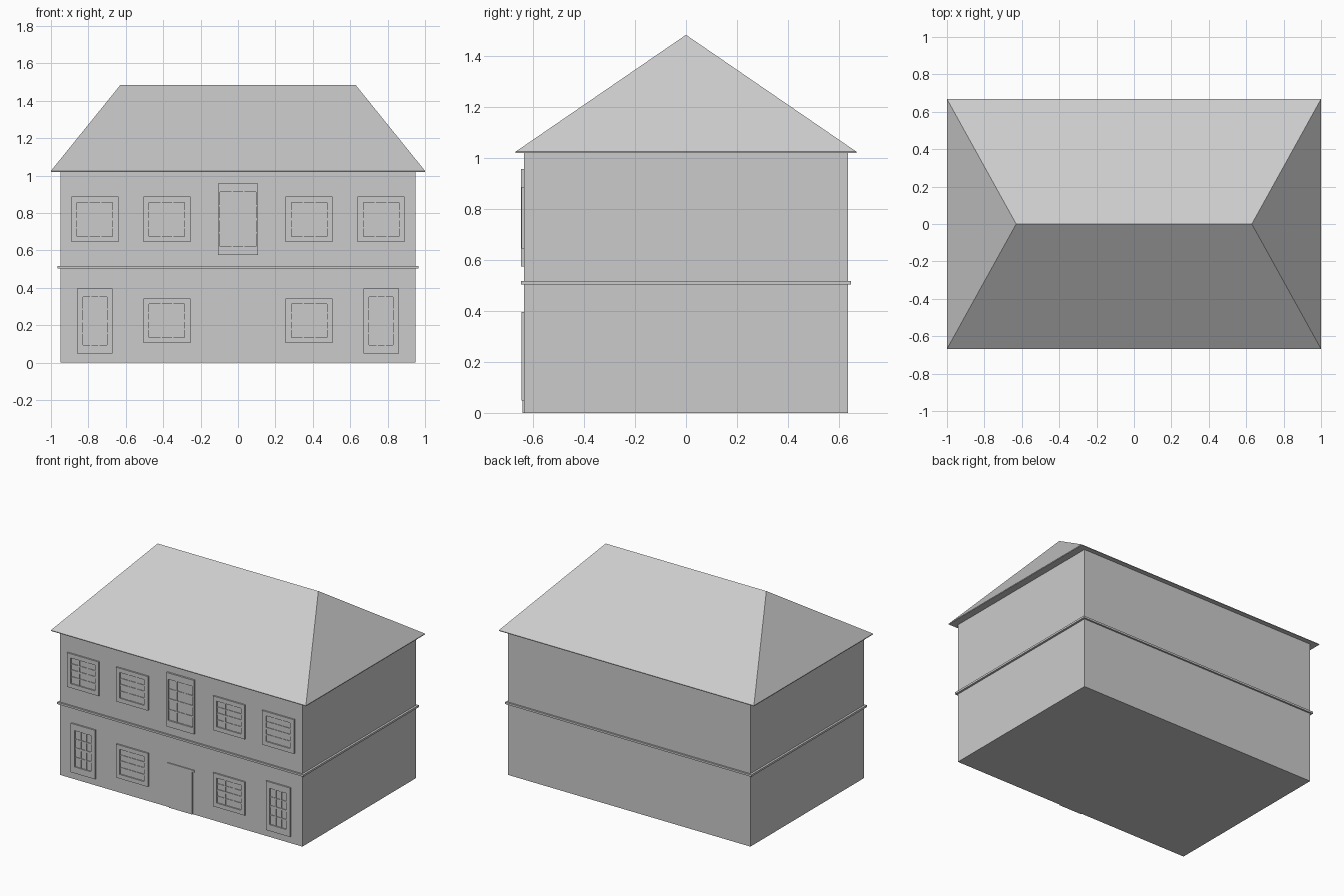
import bpy
import bmesh

if "Cube" in bpy.data.objects:
    bpy.data.objects.remove(bpy.data.objects["Cube"])

W, D, H = 0.95, 0.635, 1.02      # wall half width, half depth, height


def mesh_object(name, bm):
    bmesh.ops.recalc_face_normals(bm, faces=bm.faces)
    me = bpy.data.meshes.new(name)
    bm.to_mesh(me)
    bm.free()
    ob = bpy.data.objects.new(name, me)
    bpy.context.collection.objects.link(ob)
    return ob


def add_box(bm, x0, x1, y0, y1, z0, z1):
    vs = bmesh.ops.create_cube(bm, size=1)["verts"]
    for v in vs:
        v.co.x = x1 if v.co.x > 0 else x0
        v.co.y = y1 if v.co.y > 0 else y0
        v.co.z = z1 if v.co.z > 0 else z0


def box(name, *dims):
    bm = bmesh.new()
    add_box(bm, *dims)
    return mesh_object(name, bm)


def window(name, cx, z0, z1, w, side, rail, front):
    """Raised frame around a set-back pane, with sash bars."""
    x0, x1 = cx - w / 2, cx + w / 2
    a, b, c, d = x0 + side, x1 - side, z0 + rail, z1 - rail
    bm = bmesh.new()
    # frame
    add_box(bm, x0, a, front, -D, z0, z1)
    add_box(bm, b, x1, front, -D, z0, z1)
    add_box(bm, a, b, front, -D, z0, c)
    add_box(bm, a, b, front, -D, d, z1)
    mesh_object(name + "_frame", bm)
    box(name + "_pane", a, b, -D - 0.002, -D, c, d)
    # sash bars, with a heavier meeting rail in the middle
    bm = bmesh.new()
    for i in (1, 2):
        x = a + (b - a) * i / 3
        add_box(bm, x - 0.004, x + 0.004, -D - 0.006, -D, c, d)
    for i in (1, 2, 3):
        z = c + (d - c) * i / 4
        t = 0.007 if i == 2 else 0.004
        add_box(bm, a, b, -D - 0.006, -D, z - t, z + t)
    mesh_object(name + "_bars", bm)


# walls and string course between the floors
box("walls", -W, W, -D, D, 0, H)
box("string_course", -0.965, 0.965, -0.647, 0.647, 0.503, 0.517)

# hipped roof with a thin eave edge
bm = bmesh.new()
base = [(-1, -0.668), (1, -0.668), (1, 0.668), (-1, 0.668)]
lo = [bm.verts.new((x, y, H)) for x, y in base]
up = [bm.verts.new((x, y, H + 0.005)) for x, y in base]
r0, r1 = [bm.verts.new((x, 0, 1.483)) for x in (-0.63, 0.63)]
bm.faces.new(lo)
for i in range(4):
    j = (i + 1) % 4
    bm.faces.new((lo[i], lo[j], up[j], up[i]))
for f in ((up[0], up[1], r1, r0), (up[1], up[2], r1),
          (up[2], up[3], r0, r1), (up[3], up[0], r0)):
    bm.faces.new(f)
mesh_object("roof", bm)

# windows, mirrored about the centre
for side, s in (("left", -1), ("right", 1)):
    window("upper_outer_window_" + side, s * 0.765, 0.645, 0.887, 0.25, 0.03, 0.03, -0.646)
    window("upper_inner_window_" + side, s * 0.38, 0.645, 0.887, 0.25, 0.03, 0.03, -0.646)
    window("lower_inner_window_" + side, s * 0.38, 0.105, 0.342, 0.25, 0.03, 0.03, -0.646)
    window("lower_tall_window_" + side, s * 0.765, 0.048, 0.395, 0.19, 0.03, 0.045, -0.646)
window("upper_centre_window", 0, 0.575, 0.957, 0.215, 0.012, 0.045, -0.648)

# front door with lintel
box("door", -0.09, 0.09, -0.642, -D, 0, 0.30)
box("door_lintel", -0.105, 0.105, -0.642, -D, 0.30, 0.315)
